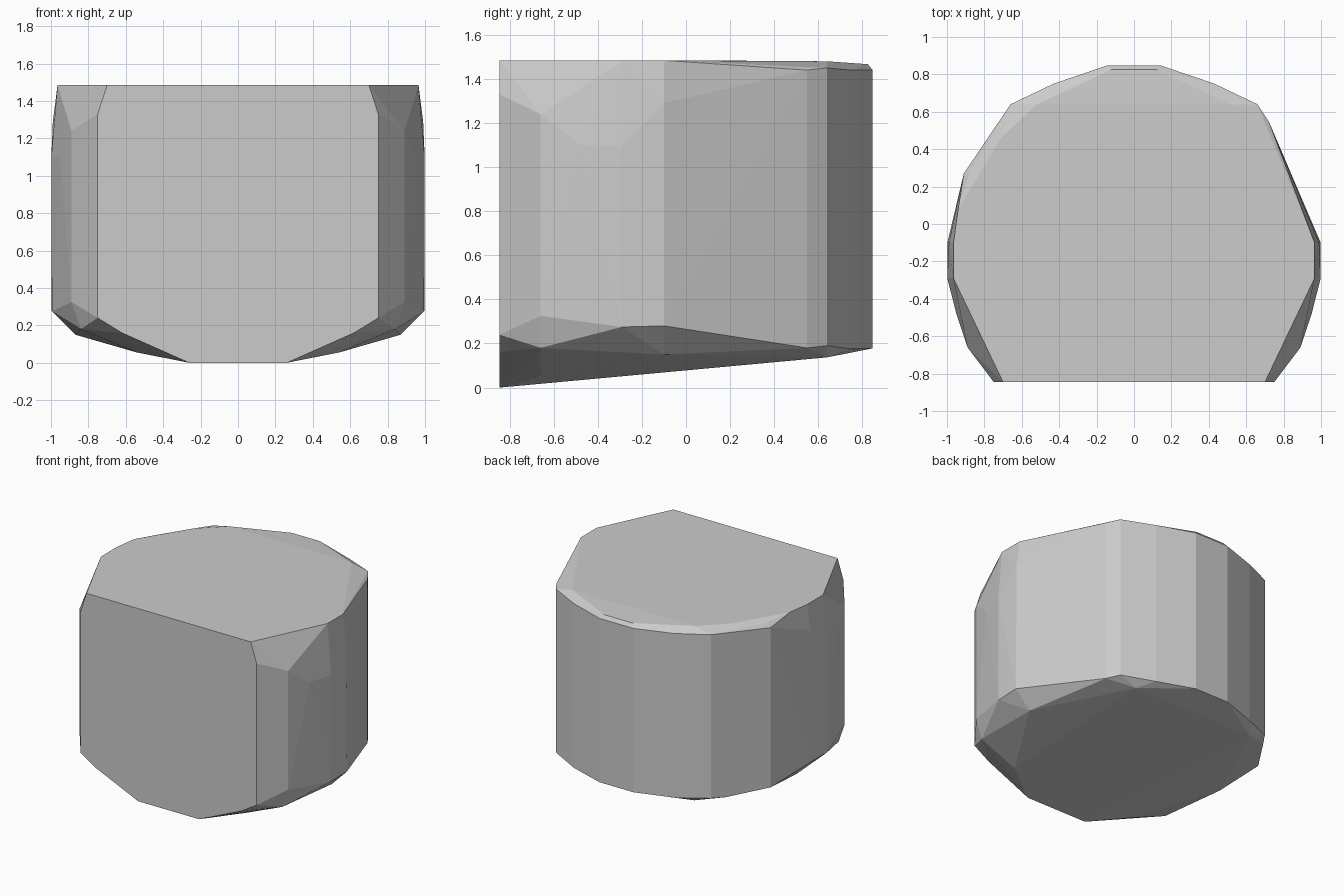
import bpy, bmesh

# Mirrored corner points of the faceted block: base, lower rim, upper rim, lid
base = [(.26, -.845, 0), (.54, -.66, .055), (.87, -.1, .15), (.52, .64, .137)]
lower = [(.62, -.845, .16), (.75, -.845, .24), (.84, -.66, .18), (.89, -.66, .325),
         (.995, -.29, .275), (.998, -.1, .28), (.72, .55, .18), (.66, .64, .19),
         (.43, .75, .175), (.145, .847, .178)]
upper = [(.75, -.845, 1.33), (.89, -.66, 1.24), (.95, -.48, 1.1), (.998, -.29, 1.1),
         (.99, -.1, 1.29), (.72, .55, 1.44), (.66, .64, 1.45), (.43, .75, 1.44),
         (.145, .847, 1.44)]
lid = [(.70, -.845, 1.484), (.965, -.29, 1.484), (.965, -.1, 1.484),
       (.52, .64, 1.48), (.12, .825, 1.467)]
# Extra corners that round out the left flank
left_flank = [(-.91, .27, .2), (-.91, .27, 1.43), (-.88, .27, 1.46),
              (-.71, .46, 1.481), (-.94, .08, 1.484)]

bm = bmesh.new()
for x, y, z in base + lower + upper + lid:
    for side in (1, -1):
        bm.verts.new((side * x, y, z))
for p in left_flank:
    bm.verts.new(p)

# Wrap the corners in one faceted shell
hull = bmesh.ops.convex_hull(bm, input=bm.verts[:])
bmesh.ops.delete(bm, geom=[v for v in bm.verts if not v.link_faces], context='VERTS')
bmesh.ops.dissolve_limit(bm, angle_limit=.01, verts=bm.verts[:], edges=bm.edges[:])
bmesh.ops.recalc_face_normals(bm, faces=bm.faces[:])

mesh = bpy.data.meshes.new("faceted_block")
bm.to_mesh(mesh)
bm.free()
block = bpy.data.objects.new("faceted_block", mesh)
bpy.context.collection.objects.link(block)
